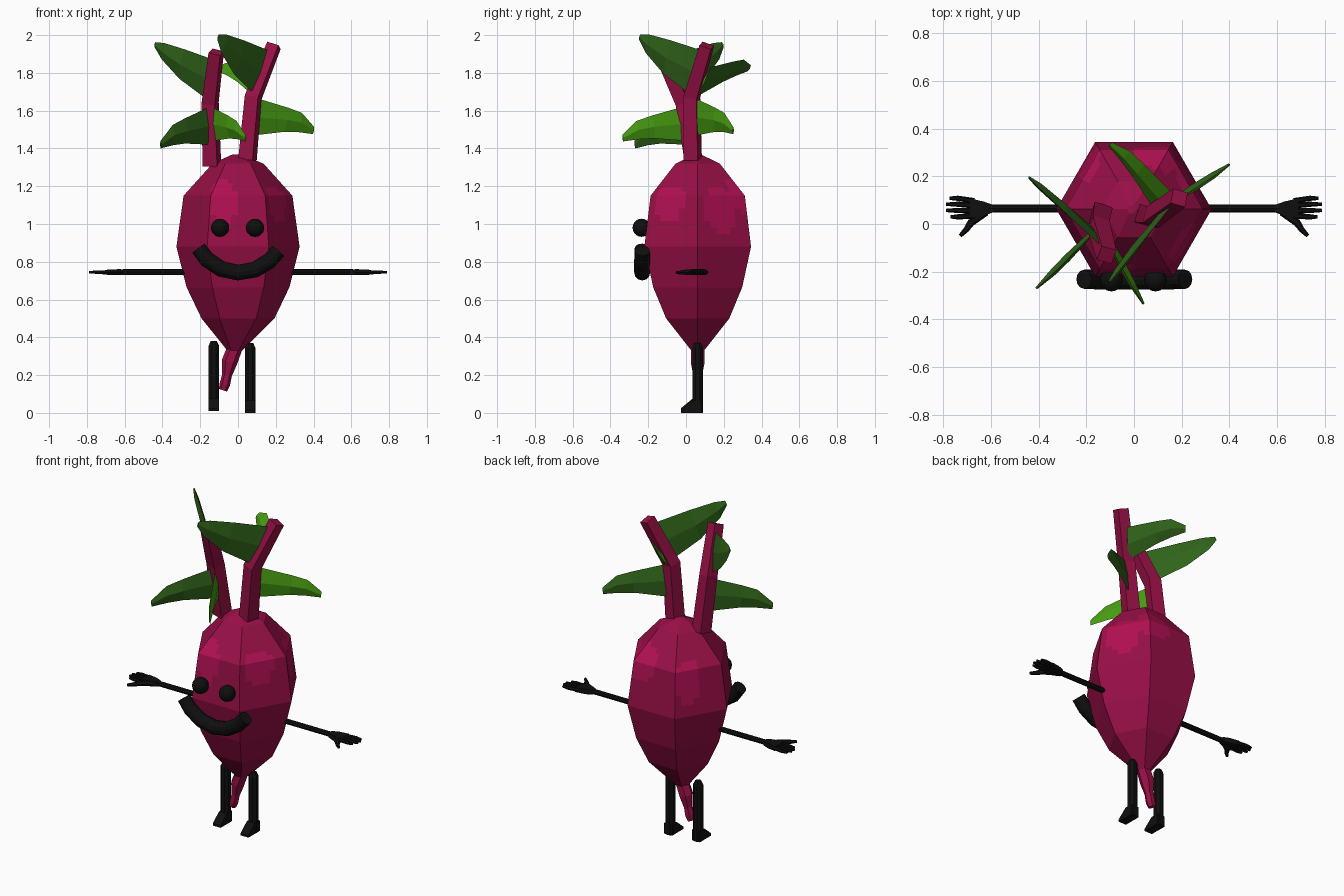
import bpy, bmesh, math
from mathutils import Vector as V

if "Cube" in bpy.data.objects:
    bpy.data.objects.remove(bpy.data.objects["Cube"])


def srgb(r, g, b):
    return tuple((c / 255 / 12.92) if c < 10 else ((c / 255 + 0.055) / 1.055) ** 2.4 for c in (r, g, b)) + (1,)


def material(name, *rgb):
    m = bpy.data.materials.new(name)
    m.diffuse_color = srgb(*rgb)
    m.use_nodes = True
    m.node_tree.nodes["Principled BSDF"].inputs["Base Color"].default_value = m.diffuse_color
    return m


BEET = material("beet red", 152, 15, 70)
BEET_LIGHT = material("light beet red", 178, 16, 82)
STEM = material("stem red", 150, 16, 68)
LEAF = material("leaf green", 72, 158, 18)
LEAF_DARK = material("dark leaf green", 48, 100, 26)
BLACK = material("black", 15, 15, 16)


def add(name, bm, *mats):
    bmesh.ops.recalc_face_normals(bm, faces=bm.faces)
    me = bpy.data.meshes.new(name)
    bm.to_mesh(me)
    bm.free()
    for m in mats:
        me.materials.append(m)
    ob = bpy.data.objects.new(name, me)
    bpy.context.collection.objects.link(ob)
    return ob


def loft(bm, rings):
    """Skin a list of equal-sized point rings and cap both ends."""
    vs = [[bm.verts.new(p) for p in r] for r in rings]
    n = len(vs[0])
    for a, b in zip(vs, vs[1:]):
        for i in range(n):
            bm.faces.new((a[i], a[(i + 1) % n], b[(i + 1) % n], b[i]))
    bm.faces.new(vs[0])
    bm.faces.new(vs[-1])


def tube(bm, path, radii, sides, ref=(0, 1, 0), turn=0.0):
    """Round or prismatic tube along a path."""
    path = [V(p) for p in path]
    rings = []
    for i, p in enumerate(path):
        d = (path[min(i + 1, len(path) - 1)] - path[max(i - 1, 0)]).normalized()
        u = d.cross(V(ref)).normalized()
        w = d.cross(u)
        ang = [turn + math.tau * k / sides for k in range(sides)]
        rings.append([p + radii[i] * (u * math.cos(a) + w * math.sin(a)) for a in ang])
    loft(bm, rings)


# Root body: six-sided, pointed below, shallow crown on top
CY = 0.062
profile = [(0.32, 0.03, -0.018), (0.50, 0.193, 0), (0.665, 0.272, 0), (0.88, 0.326, 0),
           (1.15, 0.288, 0), (1.32, 0.135, 0), (1.368, 0.02, -0.01)]
bm = bmesh.new()
loft(bm, [[(x + r * math.cos(k * math.pi / 3), CY + r * math.sin(k * math.pi / 3), z)
           for k in range(6)] for z, r, x in profile])
bmesh.ops.subdivide_edges(bm, edges=bm.edges, cuts=7, use_grid_fill=True)
# Lighter blotches: centre and radii of ellipsoids
blotches = [((-0.08, -0.18, 1.12), (0.07, 0.2, 0.13)), ((-0.20, 0.26, 1.1), (0.06, 0.1, 0.15)),
            ((0.26, 0.2, 1.1), (0.1, 0.1, 0.16)), ((0.24, -0.1, 1.13), (0.1, 0.09, 0.12)),
            ((0.1, 0.3, 1.15), (0.1, 0.12, 0.12))]
for f in bm.faces:
    c = f.calc_center_median()
    f.material_index = int(any(sum(((c[i] - o[i]) / r[i]) ** 2 for i in range(3)) < 1 for o, r in blotches))
add("root_body", bm, BEET, BEET_LIGHT)

# Crooked root tail
bm = bmesh.new()
tube(bm, [(-0.018, CY, 0.34), (-0.045, CY, 0.27), (-0.058, CY, 0.2), (-0.07, CY, 0.15), (-0.08, CY, 0.12)],
     [0.04, 0.042, 0.026, 0.028, 0.022], 6)
add("root_tail", bm, BEET)

# Two bent square stems
for name, path in (("left_stem", [(-0.138, 0.045, 1.31), (-0.148, -0.01, 1.64), (-0.115, -0.13, 1.91)]),
                   ("right_stem", [(0.05, 0.035, 1.34), (0.08, 0.03, 1.67), (0.19, 0.11, 1.945)])):
    bm = bmesh.new()
    tube(bm, path, [0.056, 0.052, 0.046], 4, turn=0.5)
    add(name, bm, STEM)

# Leaves: sections are (position along, reach up, reach down, half thickness)
DROOP = [(0, .5, .5, .008), (.5, .45, .22, .016), (.75, .4, .14, .014), (1, .1, .1, .005)]
RISE = [(0, .5, .5, .008), (.5, .32, .43, .016), (.85, .17, .24, .013), (1, .06, .06, .005)]
leaves = [
    ("left_upper_leaf", (-.13, -.1, 1.87), (-.165, -.02, 1.66), (-.44, .195, 1.95), RISE, 1, 1),
    ("left_lower_leaf", (-.15, -.02, 1.62), (-.15, .0, 1.42), (-.41, -.27, 1.42), DROOP, 1, 1),
    ("left_front_leaf", (-.14, -.02, 1.62), (-.13, .0, 1.44), (.04, -.335, 1.455), DROOP, 0, 0),
    ("right_lower_leaf", (.12, .06, 1.66), (.09, .06, 1.47), (.40, .25, 1.495), DROOP, 0, 1),
    ("right_back_leaf", (.16, .13, 1.83), (.09, .05, 1.67), (-.1, .335, 1.825), DROOP, 0, 1),
    ("right_upper_leaf", (.16, .08, 1.92), (.09, .03, 1.68), (-.105, -.245, 1.99), RISE, 1, 1),
]
for name, top, bot, tip, shape, front, back in leaves:
    top, bot, tip = V(top), V(bot), V(tip)
    mid, up = (top + bot) / 2, top - bot
    side = (tip - mid).cross(up).normalized()
    rings = []
    for t, a, b, w in shape:
        c = mid.lerp(tip, t)
        rings.append([c + up * a, c + up * (a - b) / 2 + side * w, c - up * b, c + up * (a - b) / 2 - side * w])
    bm = bmesh.new()
    loft(bm, rings)
    bmesh.ops.recalc_face_normals(bm, faces=bm.faces)
    for f in bm.faces:
        f.material_index = front if f.normal.y < 0 else back
    add(name, bm, LEAF, LEAF_DARK)

# Arms with flat hands, four fingers and a thumb
for side, s in (("left", -1), ("right", 1)):
    bm = bmesh.new()
    tube(bm, [(s * .27, .065, .745), (s * .61, .065, .745)], [.016, .016], 8)
    add(side + "_arm", bm, BLACK)
    bm = bmesh.new()
    loft(bm, [[(s * x, y0, .745 - h), (s * x, y1, .745 - h), (s * x, y1, .745 + h), (s * x, y0, .745 + h)]
              for x, y0, y1, h in ((.59, .05, .08, .014), (.63, .034, .094, .016), (.69, .025, .108, .013))])
    for y0, y1, end in ((.097, .108, .775), (.077, .083, .788), (.055, .057, .788), (.034, .03, .77)):
        tube(bm, [(s * .67, y0, .745), (s * .74, y1, .745), (s * end, y1, .745)], [.012, .011, .007], 6, (0, 0, 1))
    tube(bm, [(s * .62, .05, .745), (s * .685, .005, .745), (s * .705, -.025, .743), (s * .73, -.05, .743)],
         [.015, .016, .012, .008], 6, (0, 0, 1))
    add(side + "_hand", bm, BLACK)

# Legs with wedge feet
for side, x, z in (("left", -.128, .01), ("right", .064, 0)):
    bm = bmesh.new()
    tube(bm, [(x, CY, z), (x, CY, z + .345), (x, CY, z + .37)], [.03, .03, .018], 8, turn=math.pi / 8)
    add(side + "_leg", bm, BLACK)
    bm = bmesh.new()
    loft(bm, [[(x + d, y, z + h) for y, h in ((.085, 0), (-.027, 0), (-.027, .014), (.034, .065), (.085, .065))]
              for d in (-.027, .027)])
    add(side + "_foot", bm, BLACK)

# Ball eyes
for side, x in (("left", -.095), ("right", .09)):
    bm = bmesh.new()
    bmesh.ops.create_uvsphere(bm, u_segments=16, v_segments=10, radius=.048)
    bmesh.ops.translate(bm, verts=bm.verts, vec=(x, -.235, .98))
    for f in bm.faces:
        f.smooth = True
    add(side + "_eye", bm, BLACK)

# Thick smiling mouth
bm = bmesh.new()
arc = [(-.21, .872), (-.165, .812), (-.09, .762), (0, .743), (.09, .758), (.165, .803), (.215, .858)]
tube(bm, [(x, -.232, z) for x, z in arc], [.04, .042, .042, .042, .042, .042, .04], 12)
add("mouth", bm, BLACK)
